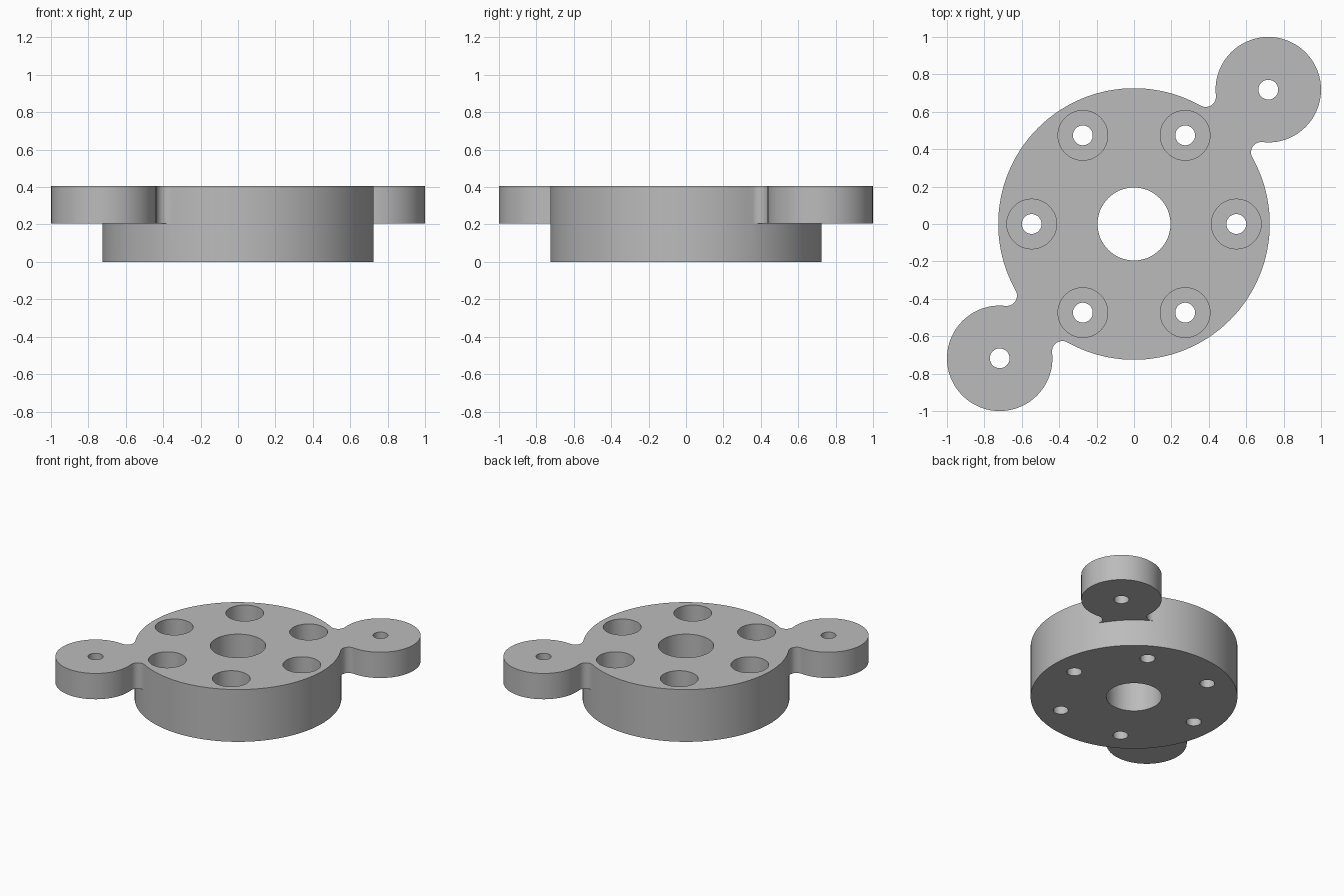
import bpy, bmesh
from math import acos, cos, sin, pi, radians
from mathutils import Matrix, Vector

if "Cube" in bpy.data.objects:
    bpy.data.objects.remove(bpy.data.objects["Cube"], do_unlink=True)

# Main dimensions
DISC_R, EAR_R, FILLET_R, EAR_DIST = 0.726, 0.282, 0.055, 1.0154
TOP, STEP = 0.405, 0.205
BORE_R, BOLT_CIRCLE, BOLT_R, SINK_R = 0.195, 0.547, 0.053, 0.133


def arc(center, r, start, end, n):
    """Points along an arc, both ends included."""
    return [center + r * Vector((cos(t), sin(t)))
            for t in (start + (end - start) * i / n for i in range(n + 1))]


def circle(center, r, n=48):
    return arc(center, r, 0, 2 * pi, n)[:-1]


def polar(r, t):
    return Vector((r * cos(t), r * sin(t)))


def turn(points, t):
    rot = Matrix.Rotation(t, 2)
    return [rot @ p for p in points]


def wall(bm, points, z0, z1):
    """Closed band of quads between two heights."""
    low, high = ([bm.verts.new((p.x, p.y, z)) for p in points] for z in (z0, z1))
    for i in range(len(points)):
        j = (i + 1) % len(points)
        bm.faces.new((low[i], low[j], high[j], high[i]))


def plate(bm, loops, z):
    """Flat face bounded by an outer loop and any inner loops."""
    edges = []
    for points in loops:
        vs = [bm.verts.new((p.x, p.y, z)) for p in points]
        edges += [bm.edges.new((vs[i - 1], vs[i])) for i in range(len(vs))]
    bmesh.ops.triangle_fill(bm, edges=edges, use_beauty=True, normal=(0, 0, 1))


# Tangent angles of the fillets, seen from the disc and from the ear
reach = DISC_R + FILLET_R
a = acos((reach**2 + EAR_DIST**2 - (EAR_R + FILLET_R)**2) / (2 * reach * EAR_DIST))
fillet_center = polar(reach, a)
ear_center = Vector((EAR_DIST, 0))
to_fillet = fillet_center - ear_center
b = acos(to_fillet.x / to_fillet.length)

# Ear outline with its two fillets, and the disc arcs between the ears
upper_fillet = arc(fillet_center, FILLET_R, b + pi, a + pi, 10)
lower_fillet = [Vector((p.x, -p.y)) for p in reversed(upper_fillet)]
ear = lower_fillet + arc(ear_center, EAR_R, -b, b, 56)[1:-1] + upper_fillet
side_arc = arc(Vector((0, 0)), DISC_R, a, pi - a, 48)[1:-1]
inner_arc = arc(Vector((0, 0)), DISC_R, -a, a, 14)

TILT = pi / 4
halves = (TILT, TILT + pi)
outline = [p for t in halves for p in turn(ear + side_arc, t)]
disc = [p for t in halves for p in turn(inner_arc + side_arc, t)]

# Holes
bore = circle(Vector((0, 0)), BORE_R, 64)
bolt_centers = [polar(BOLT_CIRCLE, k * pi / 3) for k in range(6)]
bolts = [circle(c, BOLT_R, 32) for c in bolt_centers]
sinks = [circle(c, SINK_R) for c in bolt_centers]
ear_holes = [circle(polar(EAR_DIST, t), BOLT_R, 32) for t in halves]

bm = bmesh.new()
# Disc, flange and ears
wall(bm, disc, 0, STEP)
wall(bm, outline, STEP, TOP)
plate(bm, [disc, bore] + bolts, 0)
plate(bm, [outline, bore] + sinks + ear_holes, TOP)
for t, hole in zip(halves, ear_holes):
    plate(bm, [turn(ear + inner_arc[-2:0:-1], t), hole], STEP)
    wall(bm, hole, STEP, TOP)
# Centre bore, split at the step like the outer wall
wall(bm, bore, 0, TOP)
# Counterbored bolt holes
for bolt, sink in zip(bolts, sinks):
    wall(bm, bolt, 0, STEP)
    wall(bm, sink, STEP, TOP)
    plate(bm, [sink, bolt], STEP)

bmesh.ops.remove_doubles(bm, verts=bm.verts, dist=1e-5)
bmesh.ops.recalc_face_normals(bm, faces=bm.faces)
mesh = bpy.data.meshes.new("mounting_flange")
bm.to_mesh(mesh)
bm.free()

# Plain grey finish
grey = bpy.data.materials.new("plain_grey")
grey.use_nodes = True
color = (0.5, 0.5, 0.5, 1)
grey.diffuse_color = color
grey.node_tree.nodes["Principled BSDF"].inputs["Base Color"].default_value = color
mesh.materials.append(grey)

flange = bpy.data.objects.new("mounting_flange", mesh)
bpy.context.collection.objects.link(flange)
bpy.ops.object.select_all(action="DESELECT")
flange.select_set(True)
bpy.context.view_layer.objects.active = flange
bpy.ops.object.shade_smooth_by_angle(angle=radians(30))
